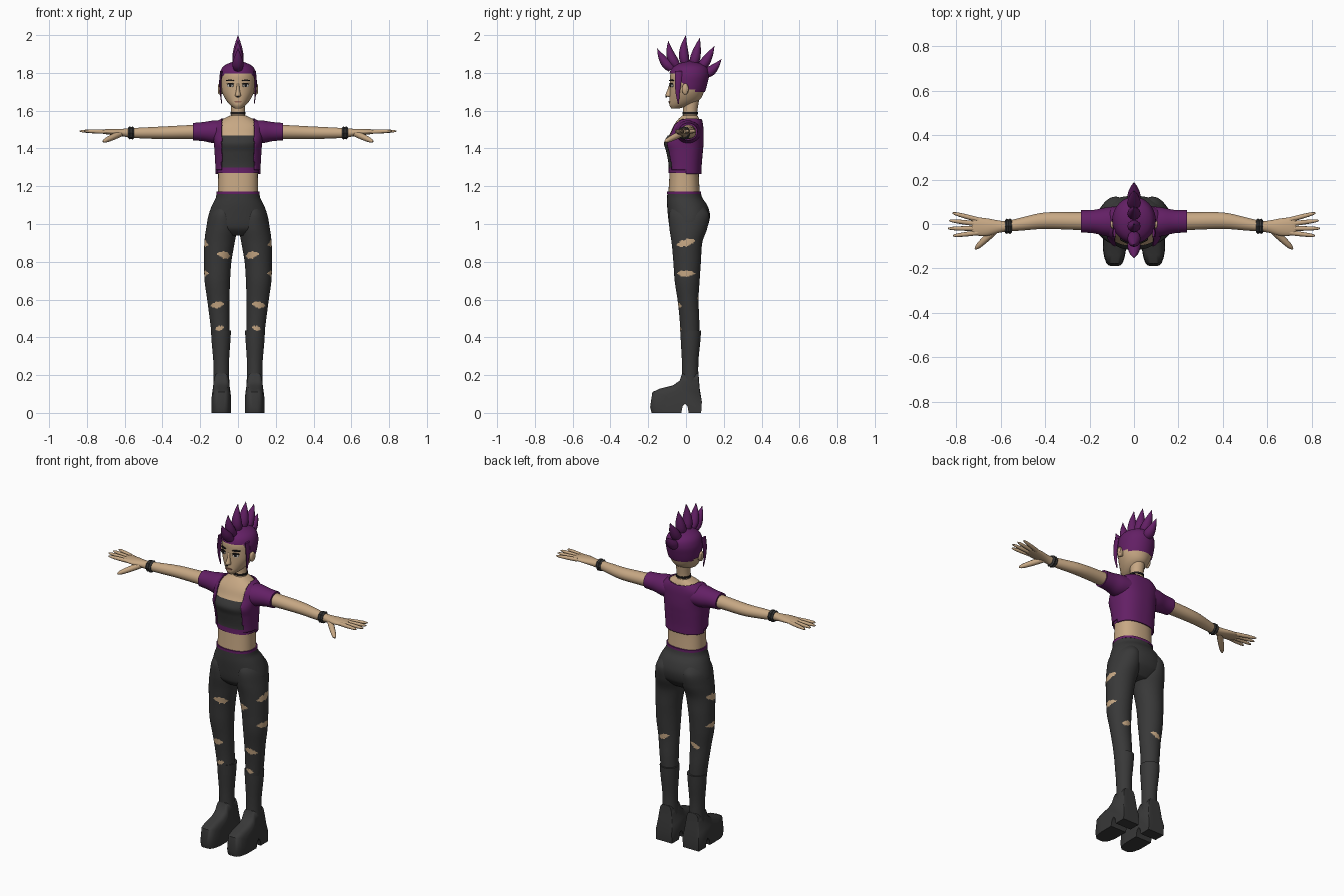
import bpy, bmesh
from math import sin, cos, pi, atan2, degrees, copysign
from mathutils import Vector

old = bpy.data.objects.get("Cube")
if old:
    bpy.data.objects.remove(old, do_unlink=True)


def material(name, r, g, b):
    m = bpy.data.materials.new(name)
    m.use_nodes = True
    m.diffuse_color = (r, g, b, 1)
    bsdf = next(n for n in m.node_tree.nodes if n.type == 'BSDF_PRINCIPLED')
    bsdf.inputs["Base Color"].default_value = (r, g, b, 1)
    bsdf.inputs["Roughness"].default_value = 0.8
    return m


skin = material("skin", .57, .39, .23)
purple = material("purple", .125, .014, .13)
dark = material("charcoal", .04, .04, .04)
black = material("black", .012, .01, .01)
white = material("eye white", .6, .58, .54)
lip = material("lip", .3, .13, .09)


def finish(name, bm, mats, rule=None, mirror=False, angle=50):
    """Turn a bmesh into a shaded object, coloured by a face rule."""
    for f in bm.faces:
        f.smooth = True
        if rule:
            f.material_index = rule(f.calc_center_median())
    me = bpy.data.meshes.new(name)
    bm.to_mesh(me)
    bm.free()
    for m in mats:
        me.materials.append(m)
    me.set_sharp_from_angle(angle=angle * pi / 180)
    ob = bpy.data.objects.new(name, me)
    bpy.context.collection.objects.link(ob)
    if mirror:
        mod = ob.modifiers.new("mirror", 'MIRROR')
        mod.use_mirror_merge = False
    return ob


def smooth_rings(rings, n):
    """Catmull-Rom interpolation through the rings."""
    r = [rings[0]] + list(rings) + [rings[-1]]
    out = []
    for i in range(1, len(r) - 2):
        for k in range(n):
            t = k / n
            out.append([b + .5 * t * (c - a + t * (2*a - 5*b + 4*c - d + t * (3*(b - c) + d - a)))
                        for a, b, c, d in zip(*r[i - 1:i + 3])])
    return out + [list(rings[-1])]


def sweep(name, rings, mats, axis=(0, 0, 1), seg=24, n=4, power=2, rule=None,
          keep=None, mirror=False, cap=True, angle=50):
    """Skin elliptical rings (x, y, z, a, b), all square to one axis."""
    w = Vector(axis).normalized()
    if abs(w.x) < .5:
        u = Vector((1, 0, 0))
        u = (u - w * u.dot(w)).normalized()
        v = w.cross(u)
    else:
        v = Vector((0, 0, 1))
        v = (v - w * v.dot(w)).normalized()
        u = v.cross(w)
    bm = bmesh.new()
    grid = []
    for x, y, z, a, b in smooth_rings(rings, n):
        row = []
        for j in range(seg):
            c, s = cos(2 * pi * j / seg), sin(2 * pi * j / seg)
            c, s = [copysign(abs(q) ** (2 / power), q) for q in (c, s)]
            row.append(bm.verts.new(Vector((x, y, z)) + u * (c * a) + v * (s * b)))
        grid.append(row)
    for lo, hi in zip(grid, grid[1:]):
        for j in range(seg):
            k = (j + 1) % seg
            bm.faces.new((lo[j], lo[k], hi[k], hi[j]))
    if cap:
        bm.faces.new(grid[0][::-1])
        bm.faces.new(grid[-1])
    if keep:
        gone = [f for f in bm.faces if not keep(f.calc_center_median())]
        bmesh.ops.delete(bm, geom=gone, context='FACES')
    return finish(name, bm, mats, rule, mirror, angle)


def body(rows, grow=0):
    """Rows (z, half width, front y, back y) to rings."""
    return [(0, (f + k) / 2, z, rx + grow, (k - f) / 2 + grow) for z, rx, f, k in rows]


# Torso and neck
torso = [(1.14, .108, -.095, .075), (1.25, .105, -.088, .068), (1.31, .107, -.086, .07),
         (1.38, .111, -.098, .076), (1.43, .115, -.11, .08), (1.48, .12, -.084, .08),
         (1.52, .118, -.066, .078), (1.55, .088, -.045, .072), (1.575, .04, -.02, .06)]
sweep("torso", body(torso), [skin], seg=48, power=2.4)
sweep("neck", [(0, .022, 1.55, .044, .042), (0, .022, 1.59, .037, .037), (0, .03, 1.69, .042, .045)], [skin])
sweep("choker", [(0, .022, 1.581, .041, .041), (0, .022, 1.592, .041, .041)], [black], n=1)

# Cropped top with a purple hem, and an open short jacket
sweep("crop_top", body(torso[1:7], .006), [dark, purple], seg=64, n=12, power=2.4, cap=False,
      rule=lambda c: int(c.z < 1.3), keep=lambda c: 1.272 < c.z < 1.468)


def jacket_area(c):
    if c.y < 0:
        return abs(c.x) > .088 and 1.287 < c.z < 1.562
    return 1.264 < c.z < 1.55 + abs(c.x) * .12


jacket = sweep("jacket", body(torso[1:], .013), [purple], seg=96, n=12, power=2.4, cap=False, keep=jacket_area)
shell = jacket.modifiers.new("thickness", 'SOLIDIFY')
shell.thickness = .007
sweep("sleeve", [(.08, .01, 1.488, .07, .06), (.13, .01, 1.488, .064, .06), (.18, .011, 1.489, .053, .051),
                 (.238, .012, 1.489, .05, .046)], [purple], axis=(1, 0, 0), seg=32, mirror=True)
sweep("waistband", body([(1.158, .114, -.1, .08), (1.172, .114, -.1, .08)]), [purple], seg=48, n=1, power=2.3)

# Arms, hands and wristbands
sweep("arm", [(.12, .012, 1.487, .045, .043), (.25, .013, 1.487, .04, .037), (.4, .015, 1.483, .037, .033),
              (.5, .001, 1.482, .03, .029), (.57, -.01, 1.482, .024, .025), (.61, -.012, 1.484, .028, .02),
              (.66, -.014, 1.487, .039, .017), (.71, -.011, 1.489, .041, .012), (.73, -.01, 1.489, .036, .008)],
      [skin], axis=(1, 0, 0), mirror=True)
sweep("wristband", [(.55, -.009, 1.482, .028, .028), (.558, -.01, 1.482, .035, .035), (.566, -.01, 1.482, .031, .031),
                    (.574, -.01, 1.482, .035, .035), (.582, -.011, 1.483, .028, .028)],
      [dark], axis=(1, 0, 0), seg=8, n=1, mirror=True, angle=20)


def finger(name, base, tip, r):
    b, t = Vector(base), Vector(tip)
    rings = [(*b.lerp(t, k), r * s, r * s) for k, s in ((0, 1), (.45, .95), (.85, .7), (1, .25))]
    sweep(name, rings, [skin], axis=t - b, seg=10, n=3, mirror=True)


for i, (by, tx, ty) in enumerate([(.019, .818, .05), (0, .832, .016), (-.02, .838, -.02), (-.039, .815, -.053)]):
    finger(f"finger_{i + 1}", (.7, by, 1.488), (tx, ty, 1.492), .011)
finger("thumb", (.62, -.022, 1.48), (.715, -.112, 1.436), .017)

# Ripped trousers
hips = [(.94, .1, -.05, .07), (.97, .145, -.08, .1), (1.0, .163, -.09, .119), (1.05, .155, -.096, .127),
        (1.1, .137, -.1, .112), (1.135, .119, -.1, .088), (1.158, .114, -.099, .08)]
sweep("hips", body(hips), [dark], seg=48, power=2.2)
rips = [(82, .9, 42, .019, .012), (-25, .835, 32, .018, .006), (82, .738, 42, .016, 0),
        (8, .572, 46, .018, -.006), (-8, .448, 36, .013, -.005), (180, .615, 32, .015, .01)]
leg = [(.42, .045, .14, -.03, .07), (.5, .046, .15, -.034, .07), (.6, .045, .163, -.045, .066),
       (.7, .042, .177, -.06, .072), (.8, .035, .179, -.067, .079), (.9, .018, .178, -.076, .086),
       (.98, .004, .168, -.088, .113), (1.05, .012, .152, -.09, .122), (1.1, .03, .12, -.07, .09)]


def rip_rule(c):
    a = degrees(atan2(c.x - .103, .008 - c.y))
    for ang, z, wide, high, slant in rips:
        d = ((a - ang + 180) % 360 - 180) / wide
        ragged = 1 + .15 * sin(d * 11)
        if abs(c.z - z - slant * d) < high * (1 - d * d) * ragged:
            return 1
    return 0


sweep("trouser_leg", [((i + o) / 2, (f + k) / 2, z, (o - i) / 2, (k - f) / 2) for z, i, o, f, k in leg],
      [dark, skin], seg=72, n=22, rule=rip_rule, mirror=True)

# Tall boots: shaft and heeled foot
sweep("boot_shaft", [(.088, .022, .12, .044, .045), (.088, .022, .2, .041, .043), (.089, .022, .28, .042, .044),
                     (.09, .024, .37, .049, .051), (.09, .025, .437, .053, .055)], [dark], seg=32, mirror=True)
side = [(-.19, .03), (-.182, 0), (-.025, 0), (-.018, .035), (-.005, .048), (.008, .035), (.014, 0), (.08, 0),
        (.084, .06), (.072, .13), (.066, .21), (-.02, .21), (-.034, .17), (-.07, .145), (-.14, .128), (-.178, .11)]
bm = bmesh.new()
slices = []
for i in range(13):
    u = sin((i / 6 - 1) * pi / 2)
    row = []
    for y, z in side:
        half = .052 if z < .1 else .052 - (z - .1) * .1
        front = (1 - .8 * u ** 4) ** .5 if y < -.05 else 1
        drop = 1 - .22 * u ** 6 if z > .1 else 1
        row.append(bm.verts.new((.088 + u * half, -.05 + (y + .05) * front if y < -.05 else y, z * drop)))
    slices.append(row)
for lo, hi in zip(slices, slices[1:]):
    for j in range(len(side)):
        k = (j + 1) % len(side)
        bm.faces.new((lo[j], lo[k], hi[k], hi[j]))
bm.faces.new(slices[0])
bm.faces.new(slices[-1])
bmesh.ops.recalc_face_normals(bm, faces=bm.faces[:])
finish("boot_foot", bm, [dark], mirror=True)

# Head, ears and nose
head = [(1.612, .018, -.078, -.035), (1.63, .042, -.088, .03), (1.66, .066, -.088, .075), (1.7, .085, -.086, .095),
        (1.75, .092, -.085, .11), (1.79, .092, -.084, .117), (1.825, .08, -.07, .108), (1.847, .053, -.04, .08),
        (1.857, .012, .008, .03)]
sweep("head", body(head), [skin], seg=48, n=5)
sweep("ear", [(.08, 0, 1.712, .012, .022), (.098, -.004, 1.714, .018, .03), (.106, 0, 1.716, .012, .022)],
      [skin], axis=(1, 0, 0), seg=14, mirror=True)
sweep("nose", [(0, -.087, 1.672, .009, .006), (0, -.09, 1.681, .015, .019), (0, -.085, 1.71, .009, .013),
               (0, -.081, 1.745, .006, .005)], [skin], seg=12)


# Face details as thin plates
def plate(name, x, y, z, a, b, mat, tilt=.42):
    axis = Vector((-tilt, .9, 0)).normalized()
    back = Vector((x, y, z)) + axis * .008
    sweep(name, [(x, y, z, a, b), (*back, a, b)], [mat], axis=axis, seg=16, n=1, mirror=x > 0)


plate("eye", .042, -.081, 1.733, .018, .009, white)
plate("iris", .041, -.083, 1.733, .008, .008, black)
plate("eyelash", .043, -.083, 1.742, .02, .004, black)
plate("eyebrow", .044, -.08, 1.76, .023, .004, black)
plate("mouth", 0, -.092, 1.647, .02, .005, lip, 0)
plate("nose_ring", 0, -.108, 1.674, .006, .005, black, 0)


# Shaved hair cap, side locks and mohawk spikes
def hair_area(c):
    t = min(max((c.y + .055) / .06, 0), 1)
    return c.z > 1.797 - .085 * t - .012 * (c.y > .05)


cap_rings = body(head[2:], .005)
cap_rings[-1] = (0, .018, 1.863, .012, .012)
sweep("hair_cap", cap_rings, [purple], seg=96, n=12, keep=hair_area)
sweep("side_lock", [(.086, -.04, 1.635, .002, .003), (.092, -.044, 1.69, .004, .011),
                    (.094, -.042, 1.75, .006, .018), (.088, -.04, 1.81, .006, .02)],
      [purple], seg=10, mirror=True)
spikes = [(-.075, 1.82, -.152, 1.93), (-.05, 1.835, -.093, 1.97), (-.005, 1.845, 0, 2.0),
          (.04, 1.843, .073, 1.985), (.078, 1.825, .15, 1.942), (.1, 1.79, .187, 1.872)]
for i, (by, bz, ty, tz) in enumerate(spikes):
    b, t = Vector((0, by, bz)), Vector((0, ty, tz))
    out = Vector((0, by - .015, bz - 1.74)).normalized()
    bend = b + out * (t - b).length * .55
    rings = []
    for k, s in ((0, .8), (.2, 1), (.45, .85), (.7, .52), (.88, .22), (1, .03)):
        p = b.lerp(bend, k).lerp(bend.lerp(t, k), k)
        rings.append((*p, .03 * s, .027 * s))
    sweep(f"mohawk_spike_{i + 1}", rings, [purple], axis=t - b, seg=12, n=3)
